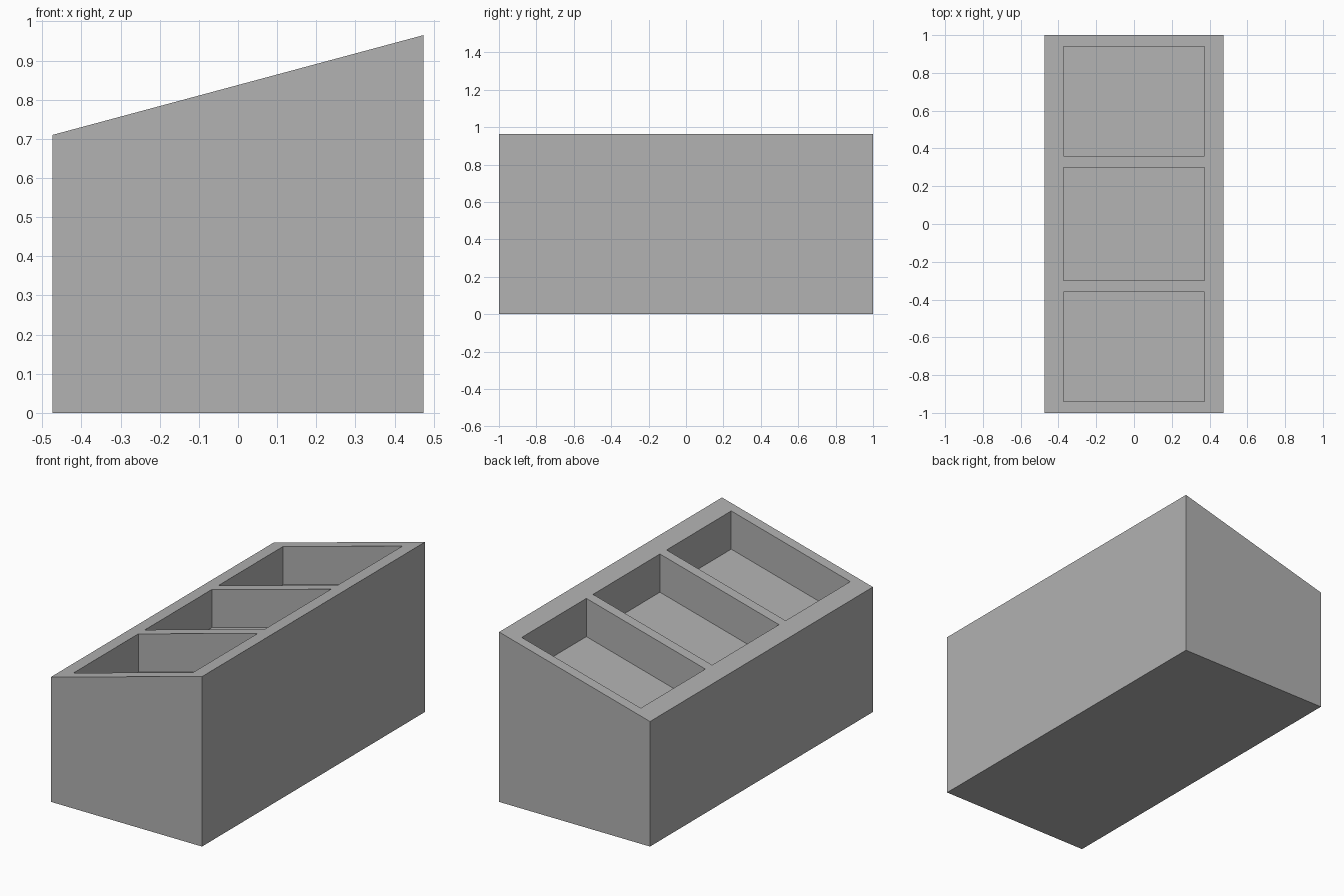
import bpy
import bmesh

cube = bpy.data.objects.get("Cube")
if cube:
    bpy.data.objects.remove(cube, do_unlink=True)

HALF_WIDTH = 0.474
LOW, HIGH = 0.71, 0.965
DEPTH = 0.217

# Grid lines of the rim, the dividers and the three compartments
XS = [-HALF_WIDTH, -0.374, 0.374, HALF_WIDTH]
YS = [-1, -0.94, -0.36, -0.3, 0.3, 0.36, 0.94, 1]


def top_height(x):
    return LOW + (HIGH - LOW) * (x + HALF_WIDTH) / (2 * HALF_WIDTH)


# Single flat grey
grey = bpy.data.materials.new("plain grey")
grey.use_nodes = True
colour = (0.445, 0.445, 0.445, 1)
grey.diffuse_color = colour
grey.node_tree.nodes["Principled BSDF"].inputs["Base Color"].default_value = colour

# Sloping top surface
bm = bmesh.new()
grid = [[bm.verts.new((x, y, top_height(x))) for y in YS] for x in XS]
pockets = []
for i in range(len(XS) - 1):
    for j in range(len(YS) - 1):
        face = bm.faces.new((grid[i][j], grid[i + 1][j],
                             grid[i + 1][j + 1], grid[i][j + 1]))
        if i == 1 and j % 2:
            pockets.append(face)

# Outer walls down to a flat base
border = [e for e in bm.edges if e.is_boundary]
walls = bmesh.ops.extrude_edge_only(bm, edges=border)["geom"]
for v in walls:
    if isinstance(v, bmesh.types.BMVert):
        v.co.z = 0
bmesh.ops.contextual_create(bm, geom=[e for e in walls
                                      if isinstance(e, bmesh.types.BMEdge)
                                      and e.is_boundary])

# Compartments sunk parallel to the slope
floors = bmesh.ops.extrude_discrete_faces(bm, faces=pockets)["faces"]
for floor in floors:
    bmesh.ops.translate(bm, verts=floor.verts, vec=(0, 0, -DEPTH))
bmesh.ops.recalc_face_normals(bm, faces=bm.faces)

mesh = bpy.data.meshes.new("display_bin")
bm.to_mesh(mesh)
bm.free()
mesh.materials.append(grey)
bpy.context.collection.objects.link(bpy.data.objects.new("display_bin", mesh))
